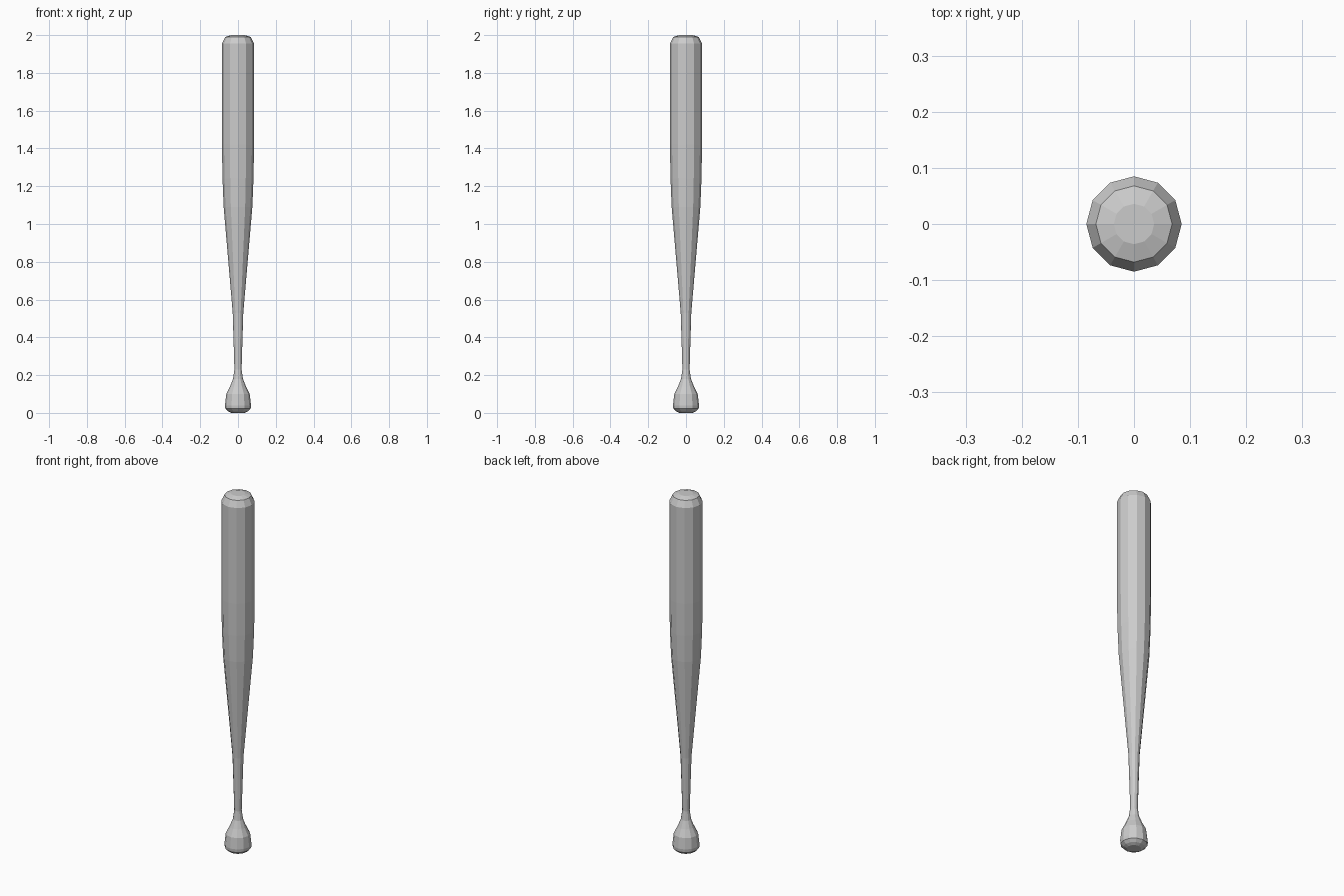
import bpy, bmesh, math

if "Cube" in bpy.data.objects:
    bpy.data.objects.remove(bpy.data.objects["Cube"])

SIDES = 12

# Bat silhouette as (radius, height), from knob to tip
profile = [
    (0.035, 0.0), (0.052, 0.008), (0.067, 0.022), (0.069, 0.04), (0.062, 0.10),
    (0.042, 0.14), (0.026, 0.18), (0.019, 0.23), (0.021, 0.30),
    (0.028, 0.53), (0.076, 1.09), (0.082, 1.24), (0.085, 1.42),
    (0.085, 1.955), (0.068, 1.99), (0.036, 2.0),
]

# Lathe the silhouette into a closed faceted solid
bm = bmesh.new()
rings = []
for r, z in profile:
    rings.append([bm.verts.new((r * math.cos(math.tau * i / SIDES),
                                r * math.sin(math.tau * i / SIDES), z))
                  for i in range(SIDES)])
for low, high in zip(rings, rings[1:]):
    for i in range(SIDES):
        j = (i + 1) % SIDES
        bm.faces.new((low[i], low[j], high[j], high[i]))

# End caps
bm.faces.new(rings[0][::-1])
bm.faces.new(rings[-1])

mesh = bpy.data.meshes.new("bat")
bm.to_mesh(mesh)
bm.free()
bat = bpy.data.objects.new("bat", mesh)
bpy.context.collection.objects.link(bat)
